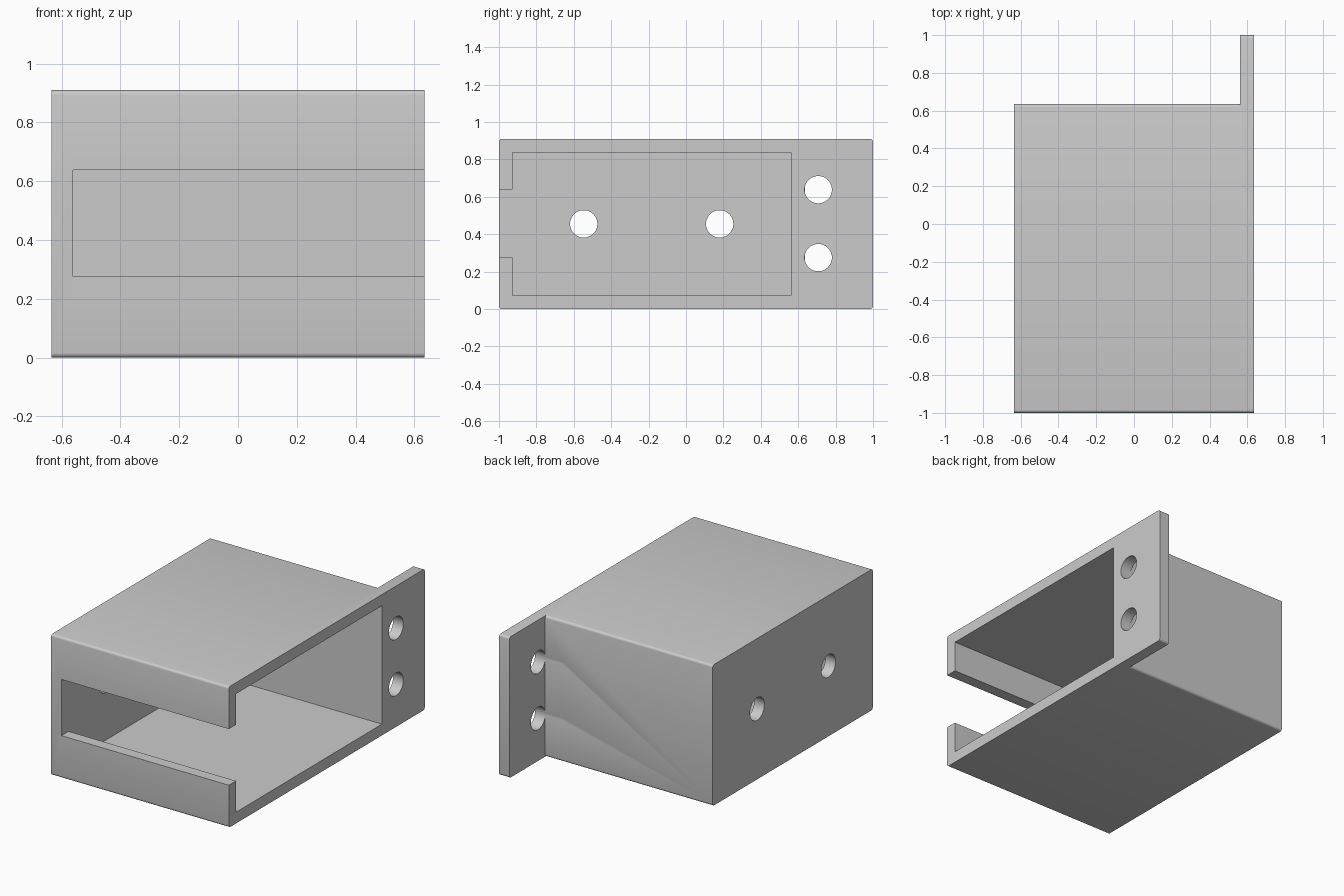
import bpy
import bmesh
import math
from mathutils import Matrix, Vector

old = bpy.data.objects.get("Cube")
if old:
    bpy.data.objects.remove(old, do_unlink=True)

# Main dimensions
HX, BACK, TOP, WALL, R = 0.635, 0.635, 0.91, 0.073, 0.016
INNER = -HX + WALL
PLATE = HX - WALL

grey = bpy.data.materials.new("light grey")
grey.use_nodes = True
colour = (0.6, 0.6, 0.6, 1)
grey.diffuse_color = colour
grey.node_tree.nodes["Principled BSDF"].inputs["Base Color"].default_value = colour


def add_object(name, bm):
    mesh = bpy.data.meshes.new(name)
    bm.to_mesh(mesh)
    bm.free()
    mesh.materials.append(grey)
    obj = bpy.data.objects.new(name, mesh)
    bpy.context.collection.objects.link(obj)
    return obj


def box(name, x, y, z, round_long=False, round_face=False):
    """Box from ranges; optionally round edges along x and around the +x face."""
    bm = bmesh.new()
    bmesh.ops.create_cube(bm, size=1)
    for v in bm.verts:
        v.co = Vector([r[0] if c < 0 else r[1] for c, r in zip(v.co, (x, y, z))])
    edges = []
    for e in bm.edges:
        a, b = (v.co.x for v in e.verts)
        if (round_long and a != b) or (round_face and a == b and a == x[1]):
            edges.append(e)
    if edges:
        bmesh.ops.bevel(bm, geom=edges, offset=R, segments=4, profile=0.5, affect='EDGES')
    return add_object(name, bm)


def hole(x, y, z):
    bm = bmesh.new()
    turn = Matrix.Translation((x, y, z)) @ Matrix.Rotation(math.pi / 2, 4, 'Y')
    bmesh.ops.create_cone(bm, cap_ends=True, segments=48, radius1=0.073,
                          radius2=0.073, depth=0.4, matrix=turn)
    return add_object("hole_cutter", bm)


def combine(target, tool, operation):
    tool.hide_render = True
    mod = target.modifiers.new(operation.title(), 'BOOLEAN')
    mod.operation, mod.solver, mod.object = operation, 'EXACT', tool
    bpy.context.view_layer.objects.active = target
    bpy.ops.object.modifier_apply(modifier=mod.name)
    bpy.data.objects.remove(tool, do_unlink=True)


# Housing body and the longer mounting plate around its open side
housing = box("housing", (-HX, PLATE), (-1, BACK), (0, TOP), round_long=True)
plate = box("mounting_plate", (PLATE, HX), (-1, 1), (0, TOP), True, True)
combine(housing, plate, 'UNION')

# Cavity open to the side, and slot through the front wall
combine(housing, box("cavity_cutter", (INNER, 1), (-1 + WALL, BACK - WALL),
                     (WALL, TOP - WALL)), 'DIFFERENCE')
combine(housing, box("slot_cutter", (INNER, 1), (-1.2, -0.8), (0.275, 0.638)), 'DIFFERENCE')

# Screw holes in the closed wall and in the plate flange
for x, y, z in ((-HX, -0.547, TOP / 2), (-HX, 0.18, TOP / 2),
                (HX, 0.707, 0.275), (HX, 0.707, 0.638)):
    combine(housing, hole(x, y, z), 'DIFFERENCE')

# Merge coplanar faces, then smooth only the rounded edges
bm = bmesh.new()
bm.from_mesh(housing.data)
bmesh.ops.remove_doubles(bm, verts=bm.verts, dist=0.0001)
bmesh.ops.dissolve_limit(bm, angle_limit=0.01, verts=bm.verts, edges=bm.edges)
bm.to_mesh(housing.data)
bm.free()
bpy.ops.object.select_all(action='DESELECT')
housing.select_set(True)
bpy.context.view_layer.objects.active = housing
bpy.ops.object.shade_smooth_by_angle(angle=math.radians(30))
